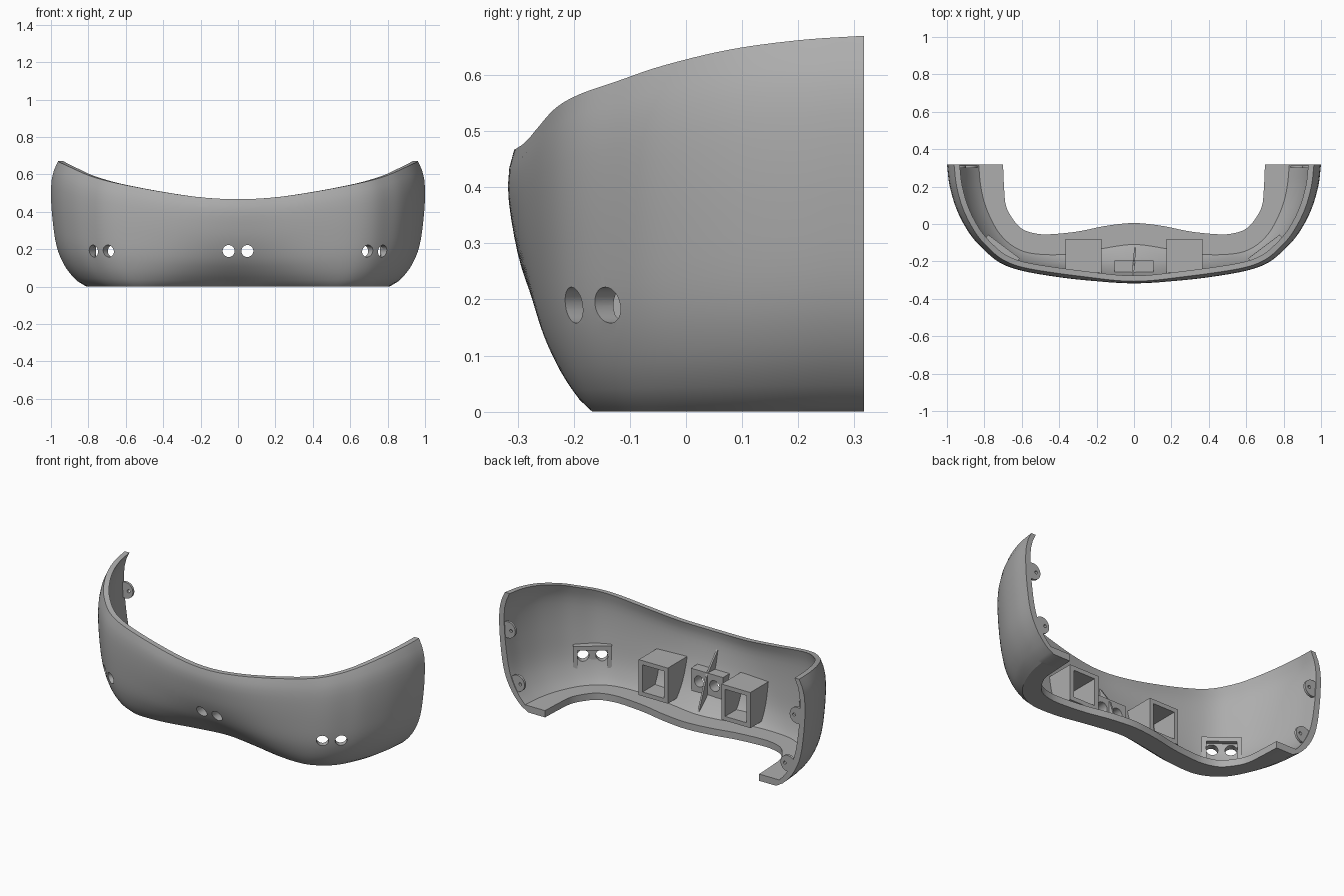
import bpy, bmesh, math
from mathutils import Matrix, Vector

if "Cube" in bpy.data.objects:
    bpy.data.objects.remove(bpy.data.objects["Cube"])

grey = bpy.data.materials.new("plain grey plastic")
grey.use_nodes = True
COLOUR = (0.42, 0.42, 0.42, 1)
grey.diffuse_color = COLOUR
grey.node_tree.nodes["Principled BSDF"].inputs["Base Color"].default_value = COLOUR

# Half plan curves, from the end of a wing to the middle
WIDEST = [(1, .317), (.985, .2), (.945, .07), (.88, -.05), (.81, -.13),
          (.72, -.205), (.6, -.25), (.4, -.285), (.2, -.307), (0, -.317)]
BOTTOM = [(.81, .317), (.8, .2), (.78, .1), (.74, 0), (.69, -.08),
          (.62, -.135), (.53, -.165), (.38, -.16), (.19, -.125), (0, -.1)]
LEDGE = [(.7, .317), (.695, .2), (.685, .1), (.65, .03), (.6, -.025),
         (.53, -.05), (.45, -.055), (.3, -.04), (.15, -.01), (0, .005)]
RIM = [.67, .662, .645, .617, .59, .565, .54, .505, .477, .467]
# Wall profile: height fraction, inset at the wings, inset in the middle
PROFILE = [(0, 1, 1), (.045, .74, .88), (.15, .42, .62), (.3, .18, .35),
           (.52, .05, .13), (.75, 0, .02), (.9, .05, 0), (1, .2, .05)]
FLOOR = .04


def smooth(xs, ys, x):
    """Cubic interpolation through the given points."""
    n = len(xs)
    i = max(k for k in range(n - 1) if xs[k] <= x + 1e-9)

    def slope(k):
        a, b = max(k - 1, 0), min(k + 1, n - 1)
        return (ys[b] - ys[a]) / (xs[b] - xs[a])
    h = xs[i + 1] - xs[i]
    t = (x - xs[i]) / h
    return ((1 + 2 * t) * (1 - t) ** 2 * ys[i] + t * (1 - t) ** 2 * h * slope(i)
            + t * t * (3 - 2 * t) * ys[i + 1] + t * t * (t - 1) * h * slope(i + 1))


def plan(curve, u):
    full = curve + [(-x, y) for x, y in reversed(curve[:-1])]
    ks = range(len(full))
    return Vector([smooth(ks, [p[a] for p in full], u) for a in (0, 1)])


def section(u, envelope):
    """Closed cross-section of the shell, or of the space it encloses."""
    wide, low, ledge = plan(WIDEST, u), plan(BOTTOM, u), plan(LEDGE, u)
    top = smooth(range(19), RIM + RIM[-2::-1], u)
    along = plan(WIDEST, min(u + .05, 18)) - plan(WIDEST, max(u - .05, 0))
    inward = Vector((along.y, -along.x)).normalized()
    if u in (0, 18):
        inward = Vector((-1 if u == 0 else 1, 0))
    mid = math.exp(-(wide.x / .35) ** 2)
    ss = [p[0] for p in PROFILE]

    def wall(s, inset):
        f = sum(w * smooth(ss, [p[c] for p in PROFILE], s)
                for w, c in ((1 - mid, 1), (mid, 2)))
        p = wide.lerp(low, f) + inward * inset
        return (p.x, p.y, s * top)
    steps = 20
    s0 = FLOOR / top
    grid = [(k / steps) ** 1.4 for k in range(steps + 1)]
    inner = [s0 + (1 - s0) * g for g in grid]
    if envelope:
        pts = [wall(s, .014) for s in inner]
        return pts + [(ledge.x, ledge.y, top), (ledge.x, ledge.y, s0 * top)]
    pts = [wall(s, 0) for s in grid]
    pts += [wall(s, .03 + .01 * (1 - s)) for s in reversed(inner)]
    return pts + [(ledge.x, ledge.y, FLOOR), (ledge.x, ledge.y, 0)]


def finish(name, bm):
    bmesh.ops.recalc_face_normals(bm, faces=bm.faces)
    mesh = bpy.data.meshes.new(name)
    bm.to_mesh(mesh)
    bm.free()
    ob = bpy.data.objects.new(name, mesh)
    bpy.context.collection.objects.link(ob)
    mesh.materials.append(grey)
    return ob


def loft(name, envelope, count=108):
    bm = bmesh.new()
    rings = [[bm.verts.new(p) for p in section(18 * k / count, envelope)]
             for k in range(count + 1)]
    n = len(rings[0])
    for a, b in zip(rings, rings[1:]):
        for j in range(n):
            k = (j + 1) % n
            bm.faces.new((a[j], a[k], b[k], b[j]))
    bm.faces.new(rings[0])
    bm.faces.new(rings[-1])
    return finish(name, bm)


def box(name, centre, size, turn=0):
    bm = bmesh.new()
    bmesh.ops.create_cube(bm, size=1, matrix=Matrix.Translation(centre)
                          @ Matrix.Rotation(turn, 4, 'Z') @ Matrix.Diagonal((*size, 1)))
    return finish(name, bm)


def rod(name, centre, radius, length, turn=0):
    """Cylinder lying along y, turned about z."""
    bm = bmesh.new()
    bmesh.ops.create_cone(bm, cap_ends=True, segments=32, radius1=radius, radius2=radius,
                          depth=length, matrix=Matrix.Translation(centre)
                          @ Matrix.Rotation(turn, 4, 'Z') @ Matrix.Rotation(math.pi / 2, 4, 'X'))
    return finish(name, bm)


def boolean(ob, tool, operation='DIFFERENCE', keep=False):
    mod = ob.modifiers.new("cut", 'BOOLEAN')
    mod.object, mod.operation, mod.solver = tool, operation, 'EXACT'
    bpy.context.view_layer.objects.active = ob
    bpy.ops.object.modifier_apply(modifier=mod.name)
    if not keep:
        bpy.data.objects.remove(tool)


shell = loft("bumper_shell", False)
inside = loft("inside_space", True)

# Brackets behind each pair of round holes
TURN = math.atan2(.6, .8)
for side, label in ((1, "left"), (0, "middle"), (-1, "right")):
    turn = side * TURN
    spot = Vector((.74 * side, -.18 if side else -.27, .19))
    tangent = Vector((math.cos(turn), math.sin(turn), 0))
    back = Vector((-math.sin(turn), math.cos(turn), 0))
    bracket = box(label + "_sensor_bracket", spot, (.21, .15, .13), turn)
    if side:
        boolean(bracket, box("recess", spot + back * .075 - Vector((0, 0, .025)),
                             (.16, .05, .13), turn))
    boolean(bracket, inside, 'INTERSECT', True)
    for k in (-.05, .05):
        hole = rod("hole", spot + tangent * k, .032, .4, turn)
        boolean(shell, hole, keep=True)
        boolean(bracket, hole)

# Square tubes open to the back, and mounting tabs on the wing ends
for side, label in ((1, "left"), (-1, "right")):
    tube = box(label + "_square_tube", (.27 * side, -.23, .175), (.19, .3, .21))
    boolean(tube, box("bore", (.27 * side, -.23, .175), (.14, .4, .16)))
    boolean(tube, inside, 'INTERSECT', True)
    for x, z, level in ((.885, .15, "lower"), (.945, .45, "upper")):
        tab = rod(label + "_" + level + "_tab", (x * side, .306, z), .048, .014)
        boolean(tab, rod("screw_hole", ((x - .02) * side, .306, z), .009, .1))

# Thin gusset in the middle
bm = bmesh.new()
outline = [(-.31, .39), (-.28, .36), (-.19, .24), (-.115, .03), (-.31, .03)]
face = bm.faces.new([bm.verts.new((-.005 - .08 * (y + .2) * -1, y, z)) for y, z in outline])
moved = bmesh.ops.extrude_face_region(bm, geom=[face])["geom"]
bmesh.ops.translate(bm, vec=(.01, 0, 0),
                    verts=[v for v in moved if isinstance(v, bmesh.types.BMVert)])
gusset = finish("middle_gusset", bm)
boolean(gusset, inside, 'INTERSECT', True)
for k in (-.05, .05):
    boolean(gusset, rod("hole", (k, -.27, .19), .032, .4))
bpy.data.objects.remove(inside)

# Smooth shading with sharp creases
for ob in bpy.context.collection.objects:
    if ob.type == 'MESH' and grey.name in ob.data.materials:
        bpy.ops.object.select_all(action='DESELECT')
        ob.select_set(True)
        bpy.context.view_layer.objects.active = ob
        bpy.ops.object.shade_smooth_by_angle(angle=math.radians(30))
